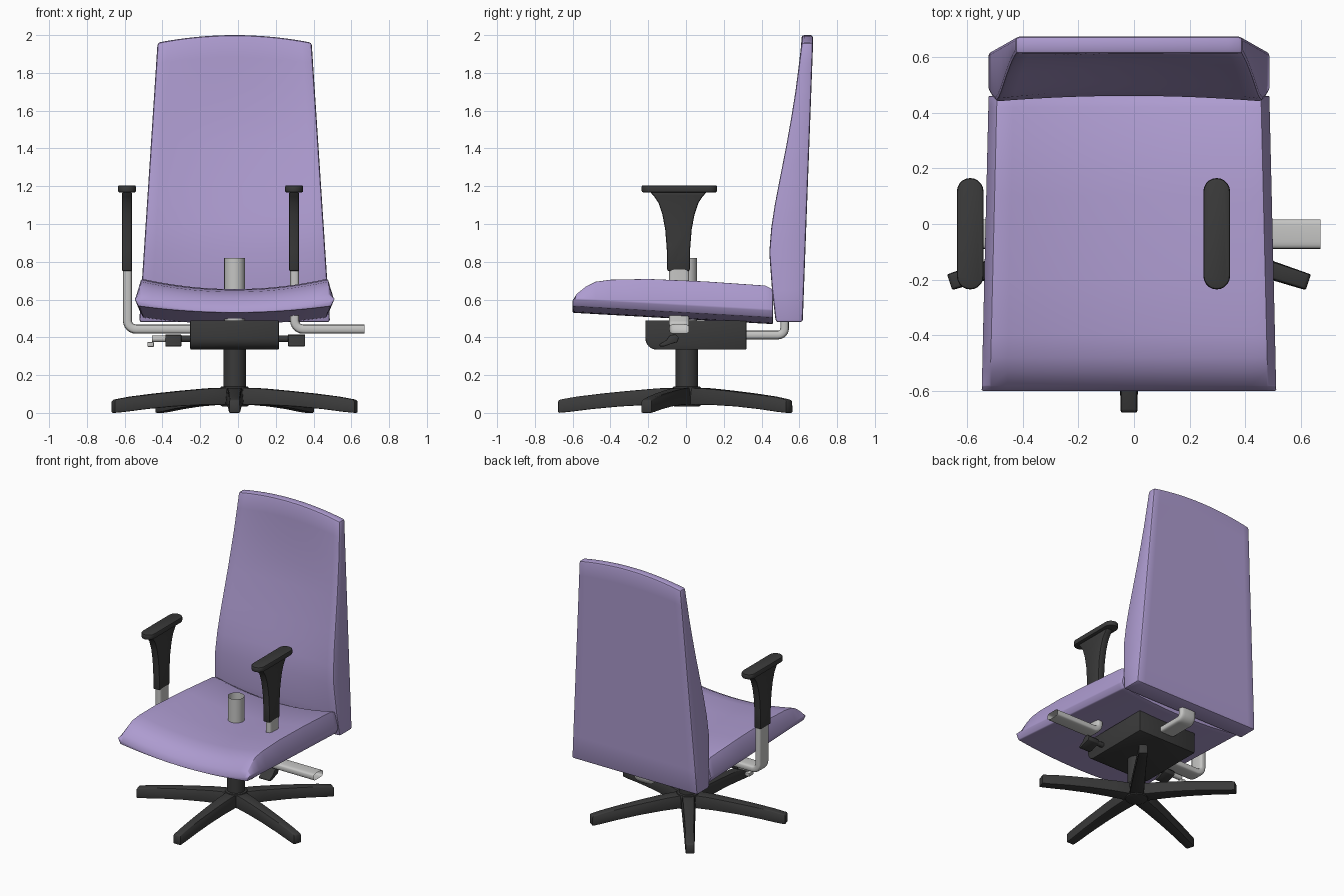
import bpy, bmesh, math
from math import sin, cos, pi

cube = bpy.data.objects.get("Cube")
if cube:
    bpy.data.objects.remove(cube)

CX = -0.018  # centre line of the chair body


def material(name, rgb):
    m = bpy.data.materials.new(name)
    m.use_nodes = True
    m.diffuse_color = (*rgb, 1)
    m.node_tree.nodes["Principled BSDF"].inputs["Base Color"].default_value = (*rgb, 1)
    return m


FABRIC = material("lilac fabric", (0.42, 0.33, 0.63))
PLASTIC = material("black plastic", (0.042, 0.042, 0.042))
METAL = material("light grey metal", (0.56, 0.56, 0.55))


def finish(name, bm, mat, bevel=0.0, segments=2):
    """Bevel the hard edges, turn the bmesh into an object and shade it."""
    bmesh.ops.recalc_face_normals(bm, faces=bm.faces[:])
    if bevel:
        hard = [e for e in bm.edges if len(e.link_faces) == 2
                and e.calc_face_angle(0) > math.radians(38)]
        bmesh.ops.bevel(bm, geom=hard, offset=bevel, segments=segments,
                        profile=0.5, affect='EDGES', clamp_overlap=True)
    mesh = bpy.data.meshes.new(name)
    bm.to_mesh(mesh)
    bm.free()
    mesh.materials.append(mat)
    ob = bpy.data.objects.new(name, mesh)
    bpy.context.collection.objects.link(ob)
    bpy.ops.object.select_all(action='DESELECT')
    ob.select_set(True)
    bpy.context.view_layer.objects.active = ob
    bpy.ops.object.shade_smooth_by_angle(angle=math.radians(35))
    return ob


def cushion(name, rows, mat, bevel):
    """Loft rows, each a pair of equally long polylines (face side, rear side)."""
    bm = bmesh.new()
    rings = [[bm.verts.new(p) for p in a + b[::-1]] for a, b in rows]
    n = len(rings[0])
    for r, s in zip(rings, rings[1:]):
        for i in range(n):
            j = (i + 1) % n
            bm.faces.new((r[i], r[j], s[j], s[i]))
    for r in (rings[0], rings[-1]):
        for i in range(n // 2 - 1):
            bm.faces.new((r[i], r[i + 1], r[n - 2 - i], r[n - 1 - i]))
    return finish(name, bm, mat, bevel)


def prism(name, outline, lo, hi, place, mat, bevel=0.0):
    """Extrude a 2D outline from lo to hi; place maps (a, b, t) to space."""
    bm = bmesh.new()
    ends = [[bm.verts.new(place(a, b, t)) for a, b in outline] for t in (lo, hi)]
    n = len(outline)
    for i in range(n):
        j = (i + 1) % n
        bm.faces.new((ends[0][i], ends[0][j], ends[1][j], ends[1][i]))
    for e in ends:
        bm.faces.new(e)
    return finish(name, bm, mat, bevel)


def sweep(name, path, thick, wide, place, mat, sides=24, power=0.5):
    """Open tube with a rounded flat section along a 2D path."""
    bm = bmesh.new()
    rings = []
    for k, (a, b) in enumerate(path):
        p, q = path[max(k - 1, 0)], path[min(k + 1, len(path) - 1)]
        da, db = q[0] - p[0], q[1] - p[1]
        length = math.hypot(da, db)
        ring = []
        for i in range(sides):
            c, s = cos(2 * pi * i / sides), sin(2 * pi * i / sides)
            u = math.copysign(abs(c) ** power, c) * thick
            v = math.copysign(abs(s) ** power, s) * wide
            ring.append(bm.verts.new(place(a - db / length * u, b + da / length * u, v)))
        rings.append(ring)
    for r, s in zip(rings, rings[1:]):
        for i in range(sides):
            j = (i + 1) % sides
            bm.faces.new((r[i], r[j], s[j], s[i]))
    return finish(name, bm, mat)


def arc(ca, cb, radius, start, end, steps=6):
    angles = [math.radians(start + (end - start) * i / steps) for i in range(steps + 1)]
    return [(ca + radius * cos(t), cb + radius * sin(t)) for t in angles]


def yz(x_offset=0.0):
    return lambda y, z, t: (x_offset + t, y, z)


US = [-1 + i / 8 for i in range(17)]

# Seat: sagging top, sides widest at the seam, narrower underside
rows = []
for y, top in [(-0.6, 0.59), (-0.58, 0.63), (-0.53, 0.67), (-0.48, 0.695), (-0.4, 0.706),
               (-0.2, 0.71), (0.1, 0.697), (0.42, 0.675), (0.46, 0.655)]:
    f = (y + 0.6) / 1.06
    w = 0.53 - 0.025 * f
    low = 0.53 - 0.06 * f
    face = [(CX - w, y, low + 0.075)]
    face += [(CX + u * (w - 0.03), y, top - 0.055 * (1 - u * u)) for u in US]
    face += [(CX + w, y, low + 0.075)]
    vs = [-1] + [u * 0.97 for u in US] + [1]
    under = [(CX + v * (w - 0.02), y, low + 0.035 * v * v) for v in vs]
    rows.append((face, under))
cushion("seat_cushion", rows, FABRIC, 0.01)

# Backrest: hollowed front with lumbar bulge, flat leaning rear, arched top
rows = []
for z, front, dish in [(0.48, 0.475, 0.0), (0.65, 0.455, 0.01), (0.85, 0.44, 0.02),
                       (0.98, 0.45, 0.03), (1.1, 0.468, 0.035), (1.2, 0.487, 0.035),
                       (1.42, 0.53, 0.035), (1.56, 0.555, 0.03), (1.7, 0.578, 0.02),
                       (1.85, 0.598, 0.01), (1.96, 0.612, 0.0)]:
    f = (z - 0.48) / 1.48
    w = 0.505 - 0.097 * f
    lift = 0.04 * f ** 4
    face = [(CX + u * w, front + dish * (1 - u * u), z + lift * (1 - u * u)) for u in US]
    rear = [(CX + u * w, 0.618 + 0.055 * f, z + lift * (1 - u * u)) for u in US]
    rows.append((face, rear))
cushion("backrest", rows, FABRIC, 0.014)

# Tilt mechanism housing
housing = [(0.32, 0.49), (0.32, 0.335)] + arc(-0.155, 0.395, 0.06, 270, 180) + [(-0.215, 0.49)]
prism("mechanism_housing", housing, -0.235, 0.235, yz(CX), PLASTIC, 0.006)

# Gas column and the open tube rising through the seat
def round_post(name, radius, lo, hi, mat, capped, bevel=0.0):
    bm = bmesh.new()
    bmesh.ops.create_cone(bm, cap_ends=capped, segments=40, radius1=radius,
                          radius2=radius, depth=hi - lo)
    bmesh.ops.translate(bm, verts=bm.verts[:], vec=(CX, 0.004, (lo + hi) / 2))
    return finish(name, bm, mat, bevel)


round_post("gas_column", 0.06, 0.1, 0.36, PLASTIC, True)
round_post("column_tube", 0.055, 0.4, 0.82, METAL, False)
round_post("base_hub", 0.075, 0.035, 0.14, PLASTIC, True, 0.008)

# Five arched legs tapering outwards
leg = [(0.0, 0.135), (0.15, 0.13), (0.3, 0.117), (0.45, 0.102), (0.58, 0.086), (0.67, 0.07),
       (0.677, 0.06), (0.677, 0.0), (0.62, 0.005), (0.5, 0.02), (0.35, 0.034),
       (0.2, 0.042), (0.0, 0.045)]
for k in range(5):
    ang = -pi / 2 + k * 2 * pi / 5

    def on_leg(r, z, t, ang=ang):
        half = t * (0.05 - 0.03 * r) * (0.82 if z > 0.06 else 1)
        return (CX + r * cos(ang) - half * sin(ang), r * sin(ang) + half * cos(ang), z)

    prism(f"base_leg_{k + 1}", leg, -1, 1, on_leg, PLASTIC, 0.006)

# Armrests: both point the same way, the second a shifted copy
stalk_side = [(0.06, 0.75), (0.062, 0.87), (0.07, 0.97), (0.085, 1.05), (0.105, 1.11),
              (0.128, 1.145), (0.15, 1.17)]
stalk = [(-0.04 + d, z) for d, z in stalk_side] + [(-0.04 - d, z) for d, z in stalk_side[::-1]]
pad = arc(0, 0.13, 0.048, 0, 180, 10) + arc(0, -0.2, 0.048, 180, 360, 10)
pad = [(a, b + (0.035 - 0.048 if b > 0 else 0.013)) for a, b in pad]
bracket = [(-0.585, 0.78)] + arc(-0.54, 0.488, 0.045, 180, 270) + [(-0.215, 0.443)]
for side, dx in (("right", 0.0), ("left", 0.885)):
    sweep(f"{side}_arm_bracket", bracket, 0.024, 0.053,
          lambda a, b, v: (a + dx, v - 0.036, b), METAL)
    prism(f"{side}_arm_stalk", stalk, -0.027, 0.027, yz(dx - 0.588), PLASTIC, 0.01)
    prism(f"{side}_arm_pad", pad, 1.167, 1.205,
          lambda a, b, t: (a + dx - 0.588, b, t), PLASTIC, 0.009)

# Bracket carrying the backrest
carrier = [(0.25, 0.412)] + arc(0.487, 0.447, 0.035, 270, 360) + [(0.522, 0.52)]
sweep("backrest_bracket", carrier, 0.023, 0.06, lambda a, b, v: (CX + v, a, b), METAL)

# Adjusting levers with their rods
paddle = [(-0.14, 0.352), (-0.115, 0.352), (-0.08, 0.365), (-0.045, 0.375),
          (-0.038, 0.4), (-0.055, 0.416), (-0.085, 0.412), (-0.105, 0.385), (-0.14, 0.365)]
rod = arc(-0.065, 0.392, 0.018, 0, 330, 11)
prism("left_lever", paddle, 0.265, 0.355, yz(), PLASTIC, 0.004)
prism("left_lever_rod", rod, 0.2, 0.28, yz(), PLASTIC)
prism("right_lever", paddle, -0.385, -0.3, yz(), PLASTIC, 0.004)
prism("right_lever_rod", rod, -0.31, -0.24, yz(), PLASTIC)
prism("right_handle_rod", rod, -0.455, -0.38, yz(), METAL)
prism("right_handle_tip", [(-0.09, 0.35), (-0.04, 0.35), (-0.04, 0.375), (-0.09, 0.375)],
      -0.48, -0.445, yz(), METAL, 0.004)
